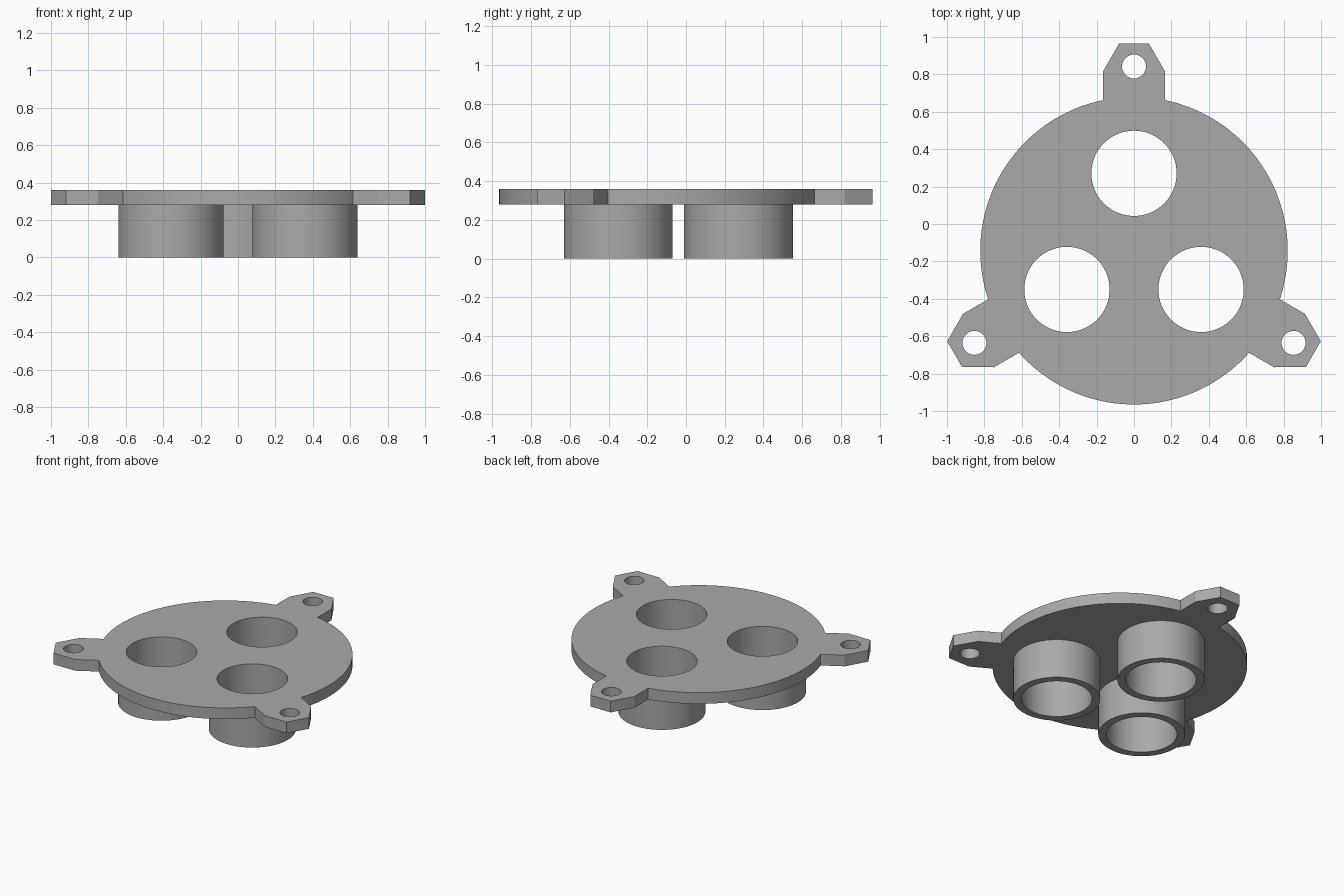
import bpy, bmesh
from math import sin, cos, asin, pi, tau, radians
from mathutils import Vector, Matrix

if "Cube" in bpy.data.objects:
    bpy.data.objects.remove(bpy.data.objects["Cube"])

CENTRE = Vector((0, -0.143))
DISC_R, BORE_R, TUBE_R, SCREW_R = 0.822, 0.228, 0.281, 0.064
BORE_DIST, SCREW_DIST = 0.414, 0.985
PLATE_BOTTOM, PLATE_TOP = 0.28, 0.36
TURNS = [i * tau / 3 for i in range(3)]

grey = bpy.data.materials.new("plain grey")
grey.use_nodes = True
colour = (0.4, 0.4, 0.4, 1)
grey.diffuse_color = colour
grey.node_tree.nodes["Principled BSDF"].inputs["Base Color"].default_value = colour


def circle(centre, radius, count):
    return [centre + radius * Vector((cos(i * tau / count), sin(i * tau / count)))
            for i in range(count)]


def spoke(turn, distance):
    """Point at a distance from the disc centre, turned from the back."""
    return CENTRE + Matrix.Rotation(turn, 2) @ Vector((0, distance))


def extruded(name, loops, bottom, top):
    """Solid from an outer loop and any hole loops."""
    bm = bmesh.new()
    for loop in loops:
        verts = [bm.verts.new((p.x, p.y, bottom)) for p in loop]
        for a, b in zip(verts, verts[1:] + verts[:1]):
            bm.edges.new((a, b))
    bmesh.ops.triangle_fill(bm, use_beauty=True, edges=bm.edges[:], normal=(0, 0, 1))
    result = bmesh.ops.extrude_face_region(bm, geom=bm.faces[:], use_keep_orig=True)
    raised = [g for g in result["geom"] if isinstance(g, bmesh.types.BMVert)]
    bmesh.ops.translate(bm, verts=raised, vec=(0, 0, top - bottom))
    bmesh.ops.recalc_face_normals(bm, faces=bm.faces[:])
    mesh = bpy.data.meshes.new(name)
    bm.to_mesh(mesh)
    bm.free()
    mesh.materials.append(grey)
    obj = bpy.data.objects.new(name, mesh)
    bpy.context.collection.objects.link(obj)
    bpy.ops.object.select_all(action="DESELECT")
    obj.select_set(True)
    bpy.context.view_layer.objects.active = obj
    bpy.ops.object.shade_smooth_by_angle(angle=radians(25))


# Plate outline: a chamfered mounting tab then a third of the rim, three times
half = 0.165
root = asin(half / DISC_R)
tab = [Vector(p) for p in ((half, 0.96), (0.08, 1.107), (-0.08, 1.107), (-half, 0.96))]
steps = 40
start, end = pi / 2 + root, pi / 2 + tau / 3 - root
rim = [DISC_R * Vector((cos(a), sin(a)))
       for a in (start + (end - start) * i / steps for i in range(steps + 1))]
outline = [CENTRE + Matrix.Rotation(t, 2) @ p for t in TURNS for p in tab + rim]

# Plate with three bores and three screw holes
bores = [circle(spoke(t, BORE_DIST), BORE_R, 64) for t in TURNS]
screws = [circle(spoke(t, SCREW_DIST), SCREW_R, 32) for t in TURNS]
extruded("mounting_plate", [outline] + bores + screws, PLATE_BOTTOM, PLATE_TOP)

# Tubes hanging under the bores
for name, turn, bore in zip(("back_tube", "right_tube", "left_tube"), TURNS, bores):
    outer = circle(spoke(turn, BORE_DIST), TUBE_R, 64)
    extruded(name, [outer, bore], 0, PLATE_BOTTOM)
